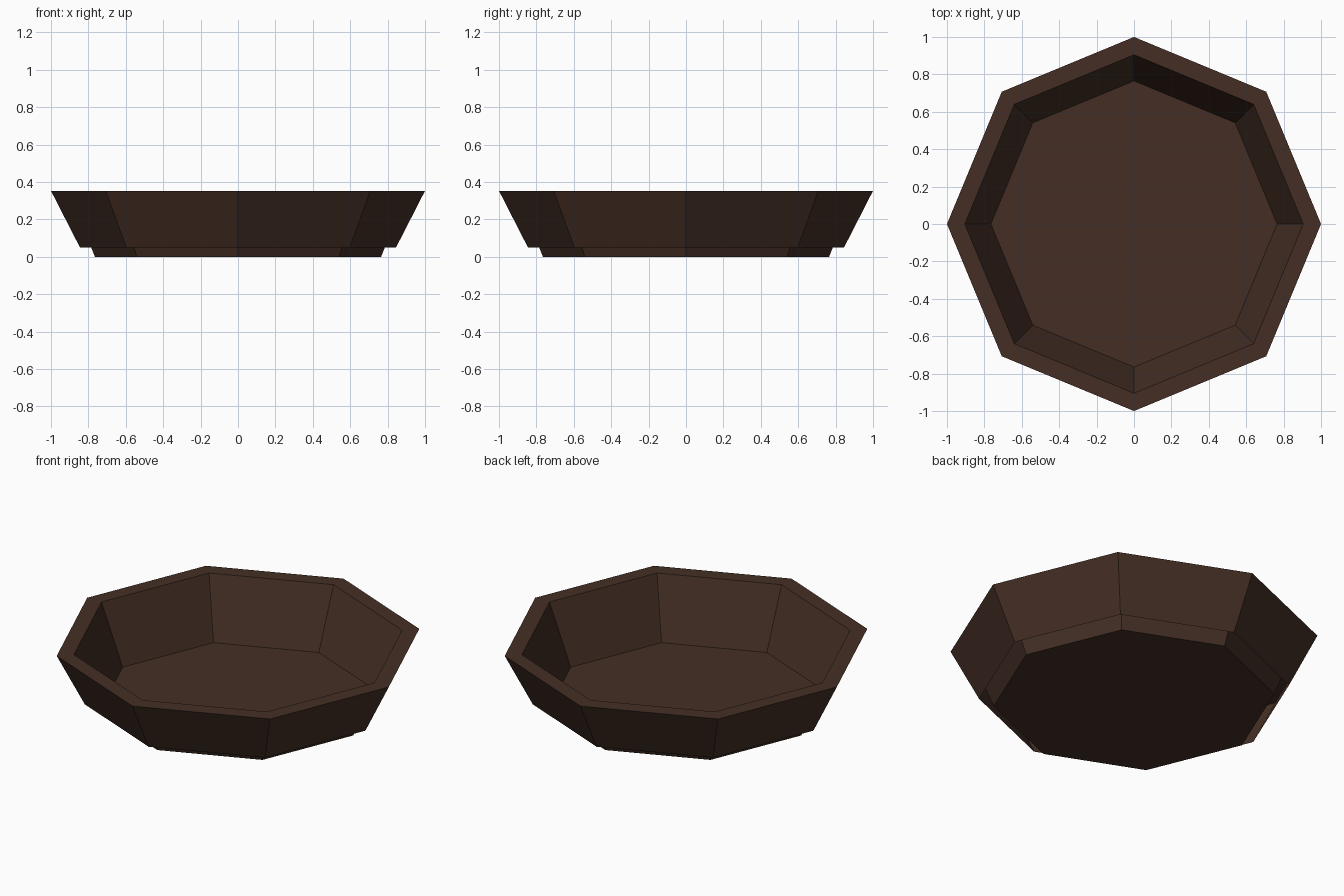
import bpy
import bmesh
import math

cube = bpy.data.objects.get("Cube")
if cube:
    bpy.data.objects.remove(cube, do_unlink=True)

SIDES = 8

# One dark brown material
brown = bpy.data.materials.new("dark brown")
brown.use_nodes = True
colour = (0.058, 0.028, 0.018, 1)
brown.diffuse_color = colour
brown.node_tree.nodes["Principled BSDF"].inputs["Base Color"].default_value = colour

# Profile (radius, height): outer skirt edge, rim, inner wall, floor edge
profile = [(0.845, 0.05), (1.0, 0.353), (0.905, 0.353), (0.765, 0.0)]


def ring(bm, radius, z):
    angles = [i * math.tau / SIDES for i in range(SIDES)]
    return [bm.verts.new((radius * math.cos(a), radius * math.sin(a), z)) for a in angles]


# Octagonal dish: skirt left open below, inner bowl reaches the ground
bm = bmesh.new()
rings = [ring(bm, r, z) for r, z in profile]
for low, high in zip(rings, rings[1:]):
    for i in range(SIDES):
        j = (i + 1) % SIDES
        bm.faces.new((low[i], low[j], high[j], high[i]))
bm.faces.new(rings[-1])

mesh = bpy.data.meshes.new("dish")
bm.to_mesh(mesh)
bm.free()
mesh.materials.append(brown)
dish = bpy.data.objects.new("dish", mesh)
bpy.context.collection.objects.link(dish)
